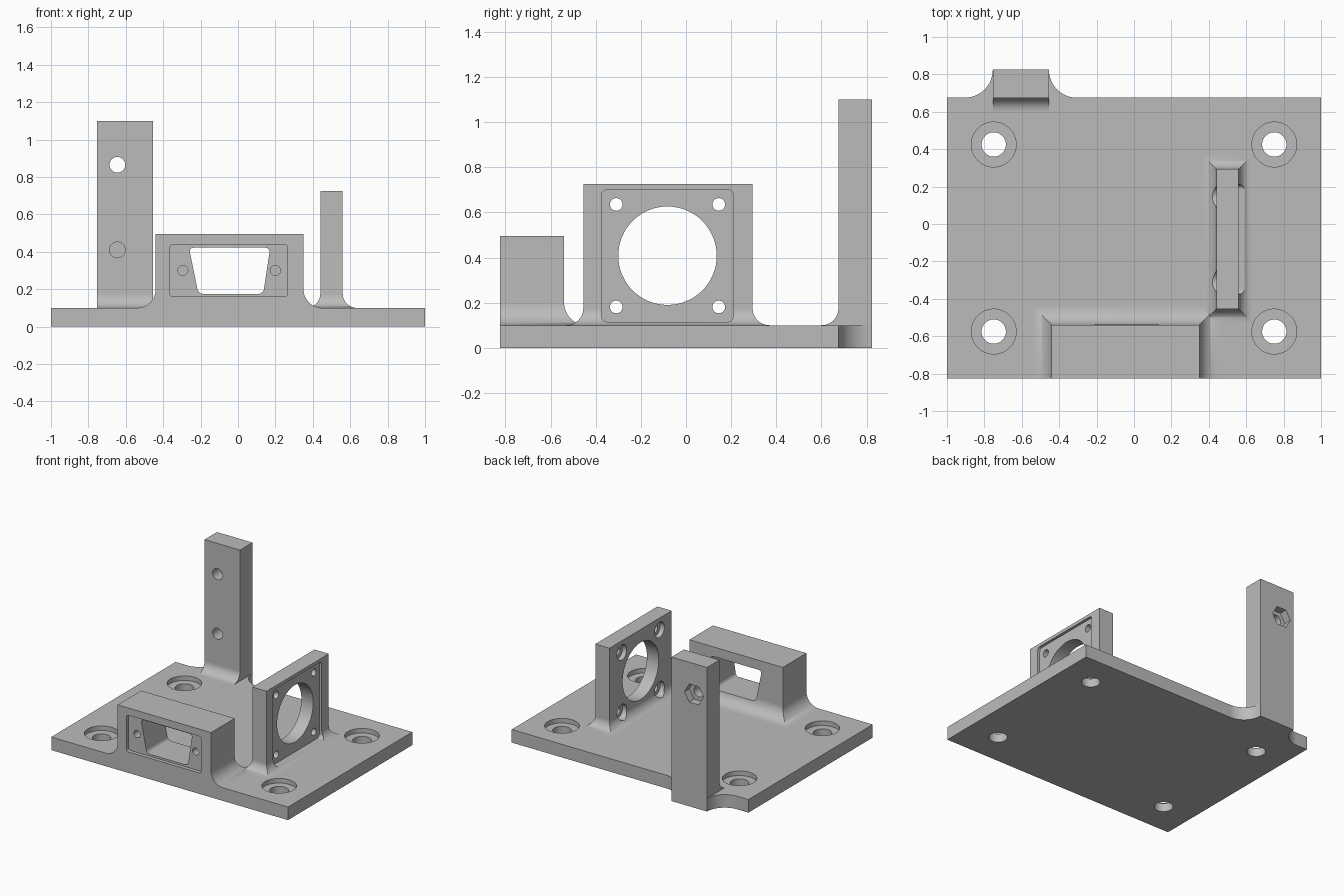
import bpy, bmesh
from math import sin, cos, pi, sqrt

cube = bpy.data.objects.get("Cube")
if cube:
    bpy.data.objects.remove(cube, do_unlink=True)

grey = bpy.data.materials.new("plain grey")
grey.use_nodes = True
grey.diffuse_color = (0.5, 0.5, 0.5, 1)
grey.node_tree.nodes["Principled BSDF"].inputs["Base Color"].default_value = (0.5, 0.5, 0.5, 1)


def to_object(name, bm):
    bmesh.ops.recalc_face_normals(bm, faces=bm.faces)
    mesh = bpy.data.meshes.new(name)
    bm.to_mesh(mesh)
    bm.free()
    mesh.materials.append(grey)
    obj = bpy.data.objects.new(name, mesh)
    bpy.context.collection.objects.link(obj)
    return obj


def loft(bm, rings):
    """Skin a list of equal-length point rings and cap both ends."""
    loops = [[bm.verts.new(p) for p in ring] for ring in rings]
    n = len(loops[0])
    for low, high in zip(loops, loops[1:]):
        for i in range(n):
            j = (i + 1) % n
            bm.faces.new((low[i], low[j], high[j], high[i]))
    bm.faces.new(loops[0][::-1])
    bm.faces.new(loops[-1])


def prism(name, axis, outline, start, end, rounding=0):
    """Extrude a 2D outline along an axis, optionally rounding its corners."""
    place = {"X": lambda a, b, t: (t, a, b),
             "Y": lambda a, b, t: (a, t, b),
             "Z": lambda a, b, t: (a, b, t)}[axis]
    bm = bmesh.new()
    loft(bm, [[place(a, b, t) for a, b in outline] for t in (start, end)])
    if rounding:
        k = "XYZ".index(axis)
        long_edges = [e for e in bm.edges
                      if abs(e.verts[0].co[k] - e.verts[1].co[k]) > 1e-5]
        bmesh.ops.bevel(bm, geom=long_edges, offset=rounding, segments=5,
                        profile=0.5, affect="EDGES")
    return to_object(name, bm)


def circle(a, b, r, n=48):
    return [(a + r * cos(2 * pi * i / n), b + r * sin(2 * pi * i / n)) for i in range(n)]


def rect(a0, a1, b0, b1):
    return [(a0, b0), (a1, b0), (a1, b1), (a0, b1)]


def flared_block(name, x, y, bottom, top, r, sides, steps=12):
    """Box whose foot curves out to the plate on the chosen sides (-x, +x, -y, +y)."""
    levels = []
    for i in range(steps + 1):
        angle = pi / 2 * i / steps
        levels.append((r * (1 - sin(angle)), bottom + r * (1 - cos(angle))))
    levels.append((0, top))
    rings = []
    for o, z in levels:
        outline = rect(x[0] - o * sides[0], x[1] + o * sides[1],
                       y[0] - o * sides[2], y[1] + o * sides[3])
        rings.append([(a, b, z) for a, b in outline])
    bm = bmesh.new()
    loft(bm, rings)
    return to_object(name, bm)


def cut(obj, *cutter):
    """Subtract a prism from the object and discard the cutter."""
    tool = prism("cutter", *cutter)
    tool.hide_render = True
    mod = obj.modifiers.new("cut", "BOOLEAN")
    mod.operation = "DIFFERENCE"
    mod.solver = "EXACT"
    mod.object = tool
    bpy.context.view_layer.objects.active = obj
    bpy.ops.object.modifier_apply(modifier=mod.name)
    bpy.data.objects.remove(tool, do_unlink=True)


def finish(obj):
    bpy.ops.object.select_all(action="DESELECT")
    obj.select_set(True)
    bpy.context.view_layer.objects.active = obj
    bpy.ops.object.shade_smooth_by_angle(angle=pi / 6)
    mod = obj.modifiers.new("even shading", "WEIGHTED_NORMAL")
    mod.keep_sharp = True


PLATE_TOP = 0.1
FRONT, BACK, TAB = -0.825, 0.675, 0.825
POST = (-0.755, -0.455)

# Base plate with a rear tab blended in by concave arcs
R = TAB - BACK
arc = [(R * sin(pi / 2 * i / 12), R * cos(pi / 2 * i / 12)) for i in range(13)]
right_arc = [(POST[1] + R - dx, TAB - dy) for dx, dy in arc]
left_arc = [(POST[0] - R + dx, TAB - dy) for dx, dy in arc]
outline = [(-1, FRONT), (1, FRONT), (1, BACK)] + right_arc + left_arc[::-1] + [(-1, BACK)]
plate = prism("base_plate", "Z", outline, 0, PLATE_TOP)
for x in (-0.75, 0.75):
    for y in (-0.575, 0.425):
        cut(plate, "Z", circle(x, y, 0.12), 0.065, 0.2)
        cut(plate, "Z", circle(x, y, 0.065), -0.1, 0.2)

# Tall rear post: through hole with nut pocket, plus a blind hole
post = flared_block("rear_post", POST, (BACK, TAB), PLATE_TOP, 1.1, 0.075, (0, 0, 1, 0))
cut(post, "Y", circle(-0.645, 0.865, 0.042), 0.5, 0.9)
cut(post, "Y", circle(-0.645, 0.865, 0.08, 6), 0.765, 0.9)
cut(post, "Y", circle(-0.645, 0.41, 0.042), 0.5, 0.77)

# Front connector housing: shallow pocket, tapered opening, screw holes
housing = flared_block("connector_housing", (-0.44, 0.35), (FRONT, -0.54),
                       PLATE_TOP, 0.495, 0.1, (1, 1, 0, 1))
cut(housing, "Y", rect(-0.365, 0.265, 0.16, 0.44), -0.9, -0.797, 0.018)
opening = [(-0.212, 0.175), (0.135, 0.175), (0.172, 0.422), (-0.262, 0.422)]
cut(housing, "Y", opening, -0.9, -0.3, 0.025)
for x in (-0.295, 0.2):
    cut(housing, "Y", circle(x, 0.3, 0.027, 32), -0.9, -0.65)

# Upright motor wall: square pocket, large bore, counterbored screw holes
wall = flared_block("motor_wall", (0.44, 0.56), (-0.455, 0.295),
                    PLATE_TOP, 0.725, 0.075, (1, 1, 1, 1))
cut(wall, "X", rect(-0.375, 0.21, 0.115, 0.70), 0.54, 0.8, 0.025)
cut(wall, "X", circle(-0.082, 0.408, 0.218, 64), 0.2, 0.8)
for y in (-0.309, 0.145):
    for z in (0.181, 0.635):
        cut(wall, "X", circle(y, z, 0.028, 32), 0.2, 0.8)
        cut(wall, "X", circle(y, z, 0.058), 0.2, 0.475)

for part in (plate, post, housing, wall):
    finish(part)
